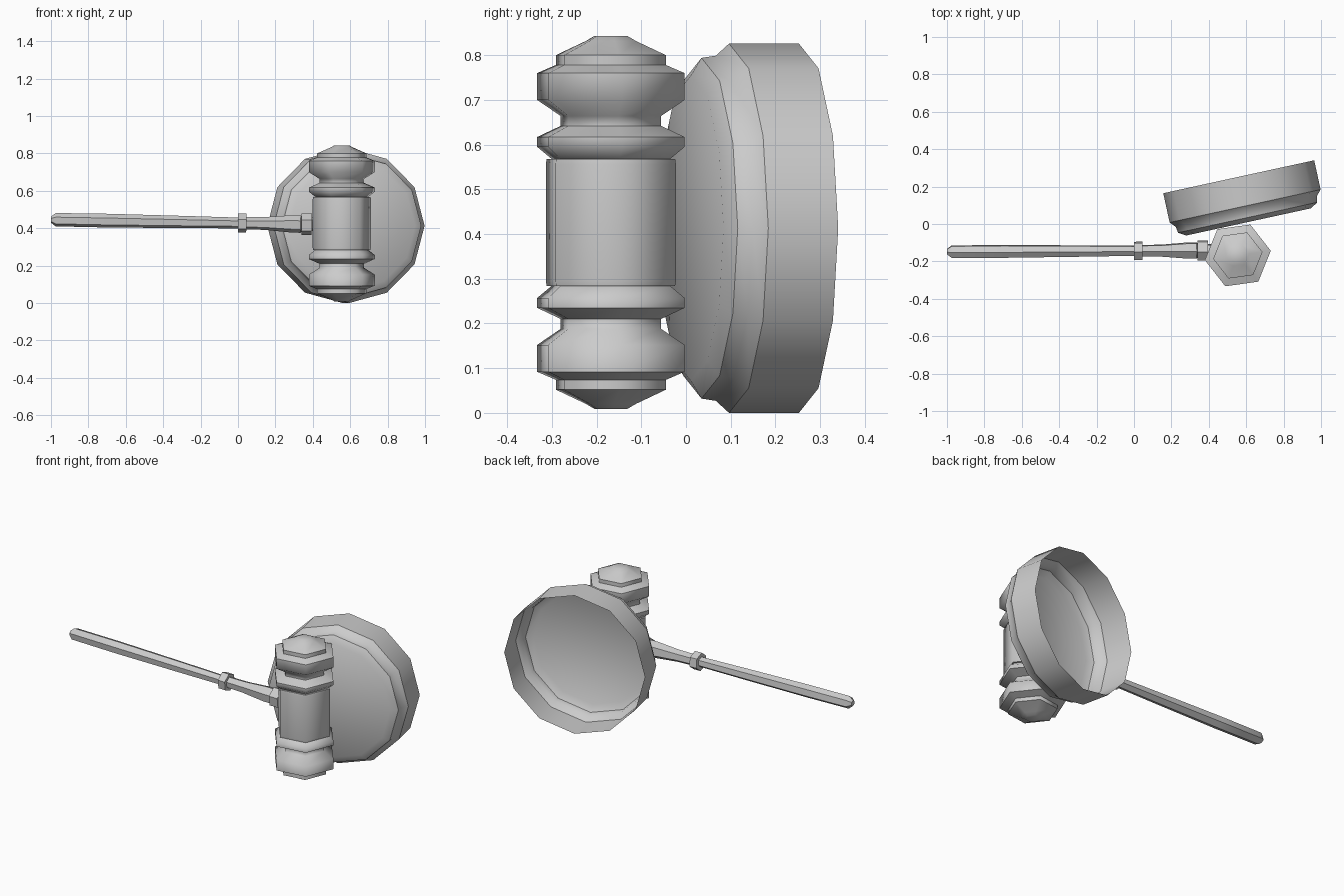
import bpy, bmesh, math
from mathutils import Vector

if "Cube" in bpy.data.objects:
    bpy.data.objects.remove(bpy.data.objects["Cube"])


def turned(name, profile, sides, origin, axis, up, phase=0, angle=35, cap_start=True):
    """Turn (distance, radius) pairs around an axis; phase is measured from 'up'."""
    origin, axis = Vector(origin), Vector(axis).normalized()
    v = axis.cross(Vector(up)).normalized()
    u = v.cross(axis)
    bm = bmesh.new()
    rings = []
    for d, r in profile:
        ring = []
        for i in range(sides):
            a = math.radians(phase) + math.tau * i / sides
            ring.append(bm.verts.new(origin + axis * d + (u * math.cos(a) + v * math.sin(a)) * r))
        rings.append(ring)
    for a, b in zip(rings, rings[1:]):
        for i in range(sides):
            j = (i + 1) % sides
            bm.faces.new((a[i], a[j], b[j], b[i]))
    if cap_start:
        bm.faces.new(rings[0][::-1])
    bm.faces.new(rings[-1])
    me = bpy.data.meshes.new(name)
    bm.to_mesh(me)
    bm.free()
    ob = bpy.data.objects.new(name, me)
    bpy.context.collection.objects.link(ob)
    bpy.ops.object.select_all(action='DESELECT')
    ob.select_set(True)
    bpy.context.view_layer.objects.active = ob
    bpy.ops.object.shade_smooth_by_angle(angle=math.radians(angle))
    return ob


# Gavel head: half profile from the middle outwards, mirrored to both ends
half = [(0.13, 0.157), (0.142, 0.155), (0.142, 0.143), (0.169, 0.178),
        (0.191, 0.178), (0.216, 0.121), (0.238, 0.121), (0.274, 0.178),
        (0.334, 0.178), (0.352, 0.133), (0.374, 0.133), (0.406, 0.060), (0.417, 0.040)]
head = [(-d, r) for d, r in reversed(half)] + half
turned("gavel_head", head, 6, (0.555, -0.168, 0.426), (0, 0, 1), (1, 0, 0), 8, 61)

# Handle: slightly drooping tapered grip, collar, flared neck and ferrule
start, end = Vector((-1, -0.148, 0.446)), Vector((0.45, -0.141, 0.420))
shaft = dict(sides=6, origin=start, axis=end - start, up=(0, 0, 1), phase=8)
turned("handle_grip", [(0, 0.016), (0.025, 0.036), (0.3, 0.037), (0.7, 0.033),
                       (1.01, 0.029)], **shaft)
turned("handle_collar", [(1.0, 0.052), (1.045, 0.052)], **shaft)
turned("handle_neck", [(1.04, 0.033), (1.15, 0.035), (1.29, 0.047), (1.335, 0.047),
                       (1.345, 0.036), (1.45, 0.036)], **shaft)
turned("handle_ferrule", [(1.34, 0.058), (1.395, 0.058)], **shaft)

# Sound block: tilted twelve-sided disc with a stepped front and an open back
tilt = math.radians(12.3)
turned("sound_block", [(0, 0.413), (0.16, 0.413), (0.19, 0.386), (0.223, 0.381), (0.247, 0.342)],
       12, (0.56, 0.2525, 0.413), (math.sin(tilt), -math.cos(tilt), 0), (0, 0, 1),
       0, 35, cap_start=False)
